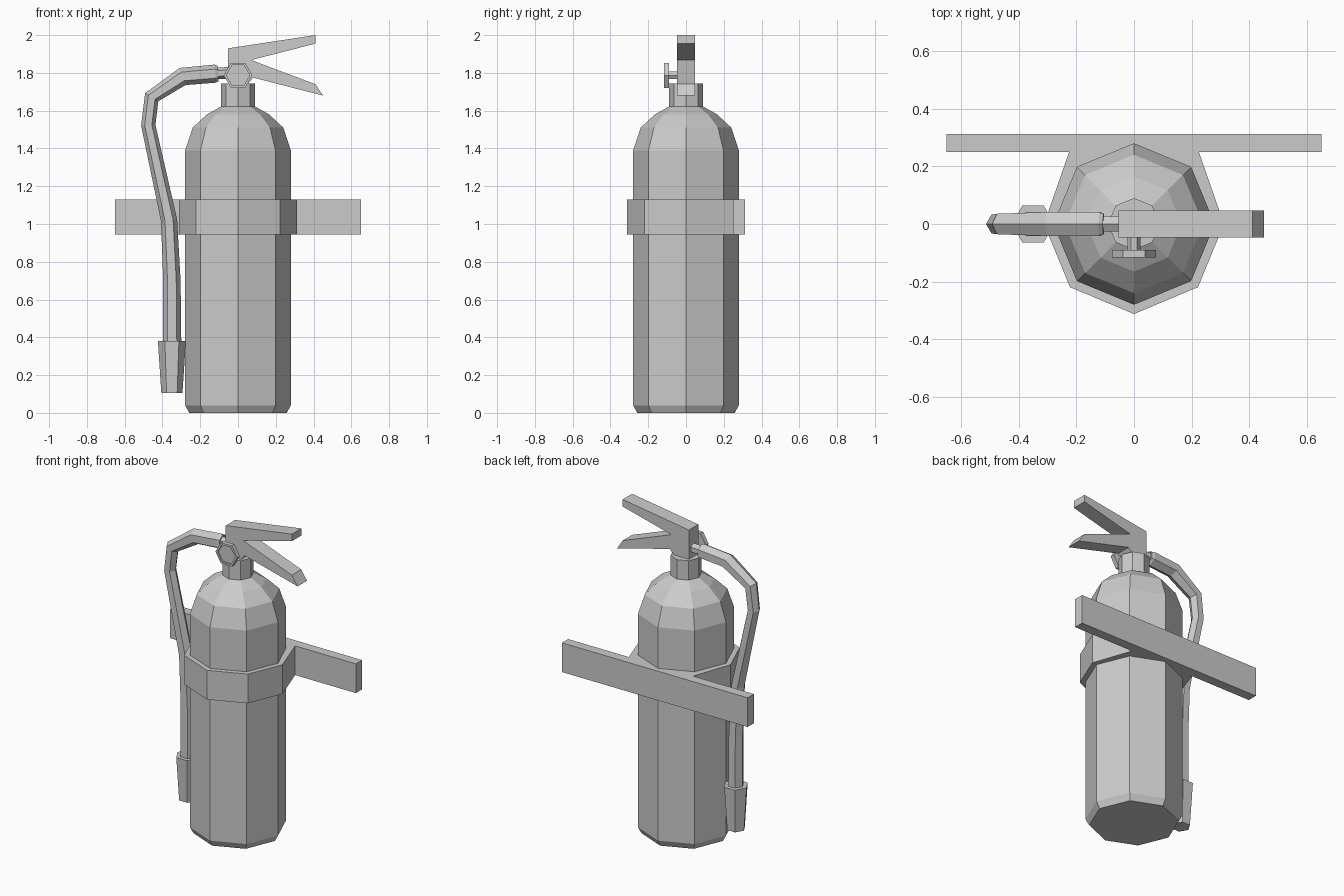
import bpy, bmesh
from math import cos, sin, pi
from mathutils import Vector, Matrix

cube = bpy.data.objects.get("Cube")
if cube:
    bpy.data.objects.remove(cube, do_unlink=True)

grey = bpy.data.materials.new("plain grey")
grey.use_nodes = True
tone = (0.6, 0.6, 0.6, 1)
grey.diffuse_color = tone
grey.node_tree.nodes["Principled BSDF"].inputs["Base Color"].default_value = tone


def finish(name, bm):
    bmesh.ops.recalc_face_normals(bm, faces=bm.faces)
    mesh = bpy.data.meshes.new(name)
    bm.to_mesh(mesh)
    bm.free()
    mesh.materials.append(grey)
    obj = bpy.data.objects.new(name, mesh)
    bpy.context.collection.objects.link(obj)
    return obj


def loft(name, rings):
    """Skin a list of equal-sided rings and cap both ends."""
    bm = bmesh.new()
    loops = [[bm.verts.new(p) for p in ring] for ring in rings]
    n = len(loops[0])
    for a, b in zip(loops, loops[1:]):
        for i in range(n):
            j = (i + 1) % n
            bm.faces.new((a[i], a[j], b[j], b[i]))
    bm.faces.new(loops[0])
    bm.faces.new(loops[-1])
    return finish(name, bm)


def circle(sides, r, place):
    return [place @ Vector((r * cos(2 * pi * i / sides), r * sin(2 * pi * i / sides), 0))
            for i in range(sides)]


def lathe(name, sides, profile, place=Matrix()):
    """Faceted turned shape from (radius, height) pairs."""
    return loft(name, [circle(sides, r, place @ Matrix.Translation((0, 0, h)))
                       for r, h in profile])


def sweep(name, sides, path):
    """Tube through (x, z, radius) points in the plane y = 0."""
    pts = [Vector((x, 0, z)) for x, z, r in path]
    rings = []
    for i, p in enumerate(pts):
        before = (p - pts[i - 1]).normalized() if i else Vector()
        after = (pts[i + 1] - p).normalized() if i + 1 < len(pts) else Vector()
        t = (before + after).normalized()
        side = Vector((t.z, 0, -t.x))
        r = path[i][2]
        rings.append([p + side * r * cos(2 * pi * k / sides)
                      + Vector((0, r * sin(2 * pi * k / sides), 0)) for k in range(sides)])
    return loft(name, rings)


# Cylinder body and neck
lathe("tank", 8, [(0.258, 0), (0.28, 0.04), (0.28, 1.39), (0.24, 1.51),
                  (0.165, 1.58), (0.085, 1.625)])
lathe("neck", 8, [(0.09, 1.61), (0.09, 1.745)])

# Valve block with the two squeeze levers
outline = [(-0.053, 1.74), (-0.053, 1.93), (0.41, 2), (0.41, 1.955), (0.07, 1.868),
           (0.41, 1.74), (0.45, 1.68), (0.08, 1.775), (0.05, 1.74)]
loft("valve_and_levers", [[(x, y, z) for x, z in outline] for y in (-0.047, 0.047)])

# Pressure gauge facing forward, with a recessed dial
forward = Matrix.Translation((0, 0, 1.787)) @ Matrix.Rotation(pi / 2, 4, 'X')
lathe("gauge", 6, [(0.076, 0.09), (0.076, 0.117), (0.062, 0.117), (0.062, 0.108)], forward)
lathe("gauge_stem", 6, [(0.022, 0.03), (0.022, 0.1)], forward)

# Hose, its coupling and the nozzle
sweep("hose_coupling", 6, [(-0.04, 1.8, 0.031), (-0.12, 1.797, 0.031)])
sweep("hose", 6, [(-0.105, 1.797, 0.04), (-0.12, 1.796, 0.048), (-0.293, 1.781, 0.048),
                  (-0.457, 1.671, 0.041), (-0.475, 1.523, 0.038), (-0.365, 1.02, 0.043),
                  (-0.35, 0.7, 0.046), (-0.348, 0.36, 0.048)])
lathe("nozzle", 6, [(0.056, 0.105), (0.074, 0.38)], Matrix.Translation((-0.35, 0, 0)))

# Wall bracket: band around the tank joined to the back bar
half = [(0.65, 0.312), (0.65, 0.25), (0.225, 0.25), (0.312, 0), (0.222, -0.219)]
plan = half + [(0, -0.312)] + [(-x, y) for x, y in reversed(half)]
loft("wall_bracket", [[(x, y, z) for x, y in plan] for z in (0.945, 1.13)])
